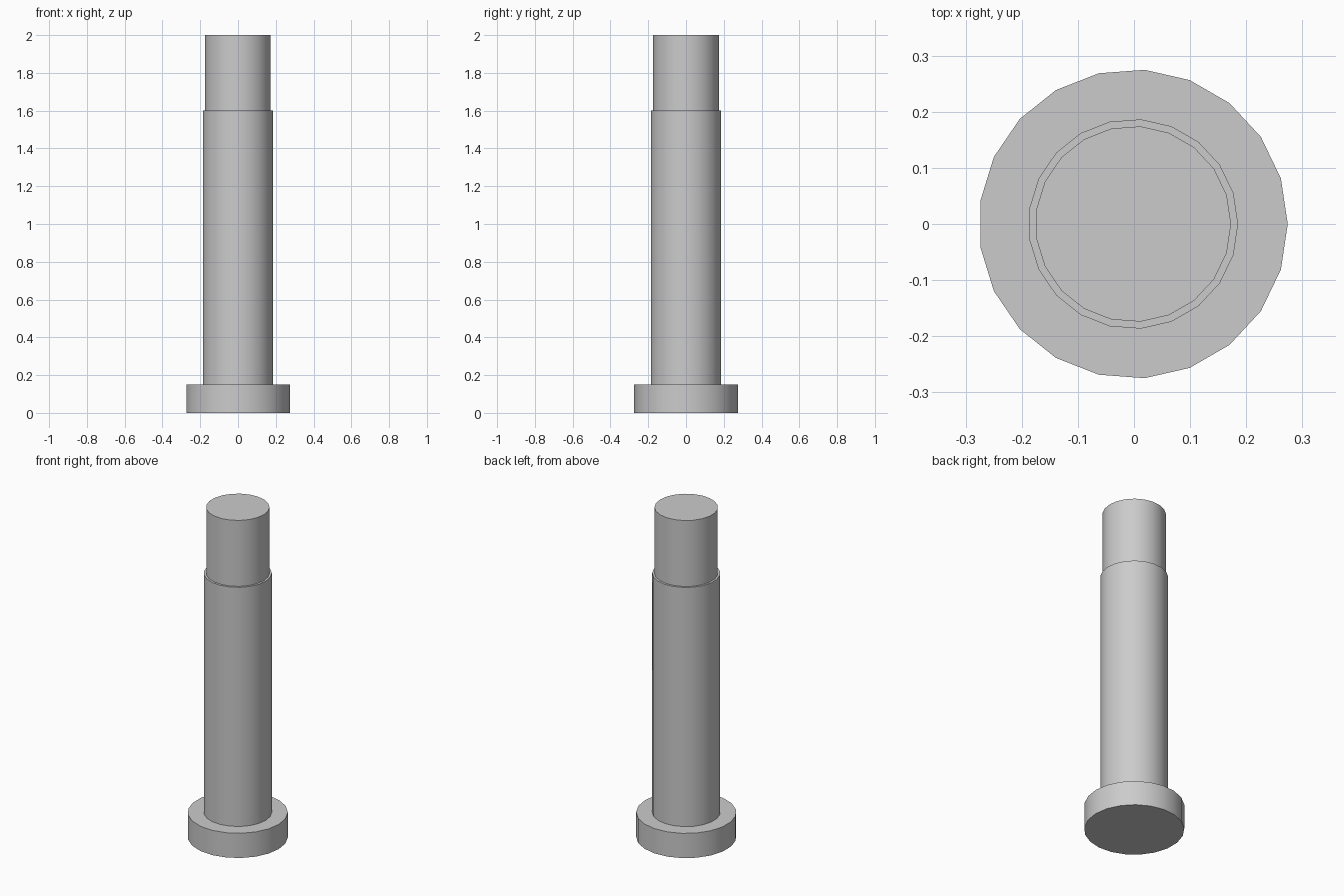
import bpy
import math

if "Cube" in bpy.data.objects:
    bpy.data.objects.remove(bpy.data.objects["Cube"], do_unlink=True)

SIDES = 21
CENTRE_X = -0.0015

# Plain grey metal
metal = bpy.data.materials.new("grey_metal")
metal.use_nodes = True
grey = (0.6, 0.6, 0.6, 1.0)
metal.diffuse_color = grey
metal.node_tree.nodes["Principled BSDF"].inputs["Base Color"].default_value = grey


def cylinder(name, radius, bottom, top):
    """Upright faceted cylinder with one corner pointing to +x."""
    bpy.ops.mesh.primitive_cylinder_add(
        vertices=SIDES, radius=radius, depth=top - bottom,
        location=(CENTRE_X, 0, (bottom + top) / 2),
        rotation=(0, 0, -math.pi / 2))
    part = bpy.context.object
    part.name = name
    part.data.materials.append(metal)
    bpy.ops.object.transform_apply(location=True, rotation=True, scale=True)
    bpy.ops.object.shade_smooth_by_angle(angle=math.radians(30))
    return part


# Wide head at the base, long shank, narrower tip
cylinder("head", 0.2755, 0, 0.15)
cylinder("shank", 0.187, 0.15, 1.6)
cylinder("tip", 0.1745, 1.6, 2.0)
